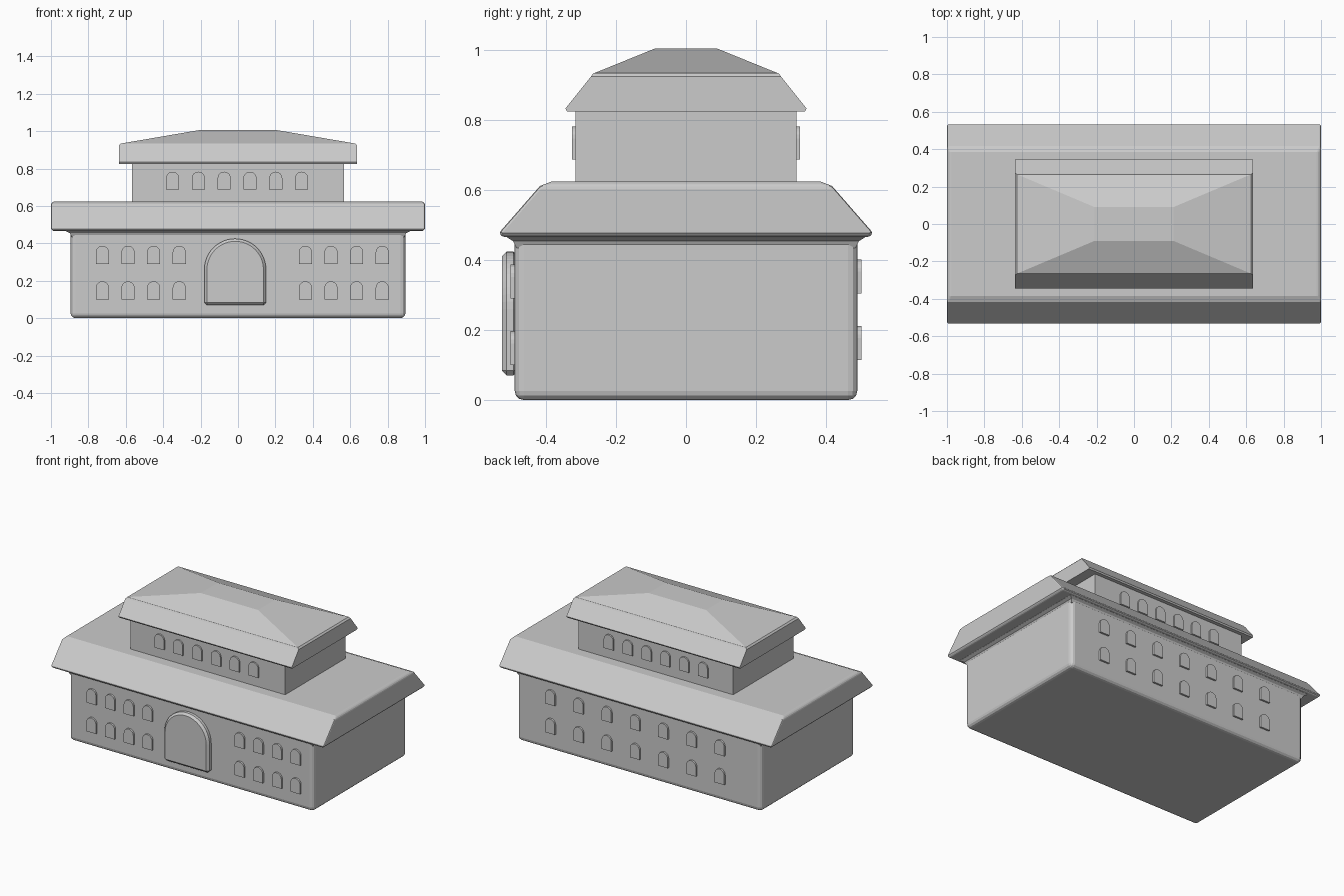
import bpy
import bmesh
import math

cube = bpy.data.objects.get("Cube")
if cube:
    bpy.data.objects.remove(cube, do_unlink=True)

stone = bpy.data.materials.new("stone grey")
stone.use_nodes = True
GREY = (0.6, 0.6, 0.6, 1)
stone.diffuse_color = GREY
stone.node_tree.nodes["Principled BSDF"].inputs["Base Color"].default_value = GREY


def finish(name, bm, bevel=0, segments=1):
    """Turn a bmesh into a named, coloured object with optional bevelled edges."""
    bmesh.ops.recalc_face_normals(bm, faces=bm.faces)
    mesh = bpy.data.meshes.new(name)
    bm.to_mesh(mesh)
    bm.free()
    mesh.materials.append(stone)
    obj = bpy.data.objects.new(name, mesh)
    bpy.context.collection.objects.link(obj)
    if bevel:
        mod = obj.modifiers.new("bevel", "BEVEL")
        mod.width = bevel
        mod.segments = segments
        mod.limit_method = "ANGLE"
        mod.angle_limit = math.radians(40)
    return obj


def tiers(name, levels, **kw):
    """Closed stack of centred rectangles given as (half x, half y, z)."""
    bm = bmesh.new()
    rings = [[bm.verts.new((sx * x, sy * y, z))
              for sx, sy in ((-1, -1), (1, -1), (1, 1), (-1, 1))]
             for x, y, z in levels]
    bm.faces.new(rings[0])
    bm.faces.new(rings[-1])
    for low, high in zip(rings, rings[1:]):
        for i in range(4):
            j = (i + 1) % 4
            bm.faces.new((low[i], low[j], high[j], high[i]))
    return finish(name, bm, **kw)


def arch(name, x, z, width, height, y0, y1, steps=10, **kw):
    """Round-topped panel standing on z and running from y0 to y1."""
    r = width / 2
    spring = z + height - r
    outline = [(x - r, z), (x + r, z)]
    outline += [(x + r * math.cos(math.pi * i / steps),
                 spring + r * math.sin(math.pi * i / steps))
                for i in range(steps + 1)]
    bm = bmesh.new()
    face = bm.faces.new([bm.verts.new((px, y0, pz)) for px, pz in outline])
    out = bmesh.ops.extrude_face_region(bm, geom=[face])
    moved = [v for v in out["geom"] if isinstance(v, bmesh.types.BMVert)]
    bmesh.ops.translate(bm, verts=moved, vec=(0, y1 - y0, 0))
    return finish(name, bm, **kw)


# Main hall with softened edges and a flared cornice under the eaves
tiers("main_hall", [(0.895, 0.49, 0), (0.895, 0.49, 0.47)], bevel=0.026, segments=3)
tiers("cornice", [(0.89, 0.485, 0.435), (0.9, 0.495, 0.455),
                  (0.92, 0.512, 0.465), (0.92, 0.512, 0.48)])

# Lower roof: sloping front and back, upright gable ends
tiers("lower_roof", [(0.99, 0.525, 0.466), (1, 0.535, 0.478),
                     (1, 0.418, 0.612), (0.985, 0.385, 0.625)],
      bevel=0.012, segments=2)

# Upper storey and its roof
tiers("upper_storey", [(0.567, 0.316, 0.6), (0.567, 0.316, 0.84)])
tiers("upper_eaves", [(0.635, 0.34, 0.825), (0.635, 0.345, 0.834),
                      (0.635, 0.272, 0.925), (0.625, 0.265, 0.935)])
tiers("upper_hip", [(0.625, 0.265, 0.934), (0.21, 0.09, 1.005)])

# Entrance
arch("front_door", -0.015, 0.07, 0.33, 0.355, -0.48, -0.527,
     steps=24, bevel=0.014)

# Front windows, two rows on each side of the door
for row, z in enumerate((0.1, 0.29)):
    for start in (-0.725, 0.36):
        for i in range(4):
            arch(f"front_window_{row}_{start > 0:d}_{i}",
                 start + 0.137 * i, z, 0.07, 0.097, -0.48, -0.502)

# Back windows, two full rows
for row, z in enumerate((0.115, 0.305)):
    for i in range(7):
        arch(f"back_window_{row}_{i}", 0.025 + 0.207 * (i - 3), z,
             0.07, 0.097, 0.48, 0.502)

# Upper windows, front and back
for side, label in ((-1, "front"), (1, "back")):
    for i in range(6):
        arch(f"upper_{label}_window_{i}", -0.35 + 0.138 * i, 0.688,
             0.07, 0.095, side * 0.3, side * 0.326)
